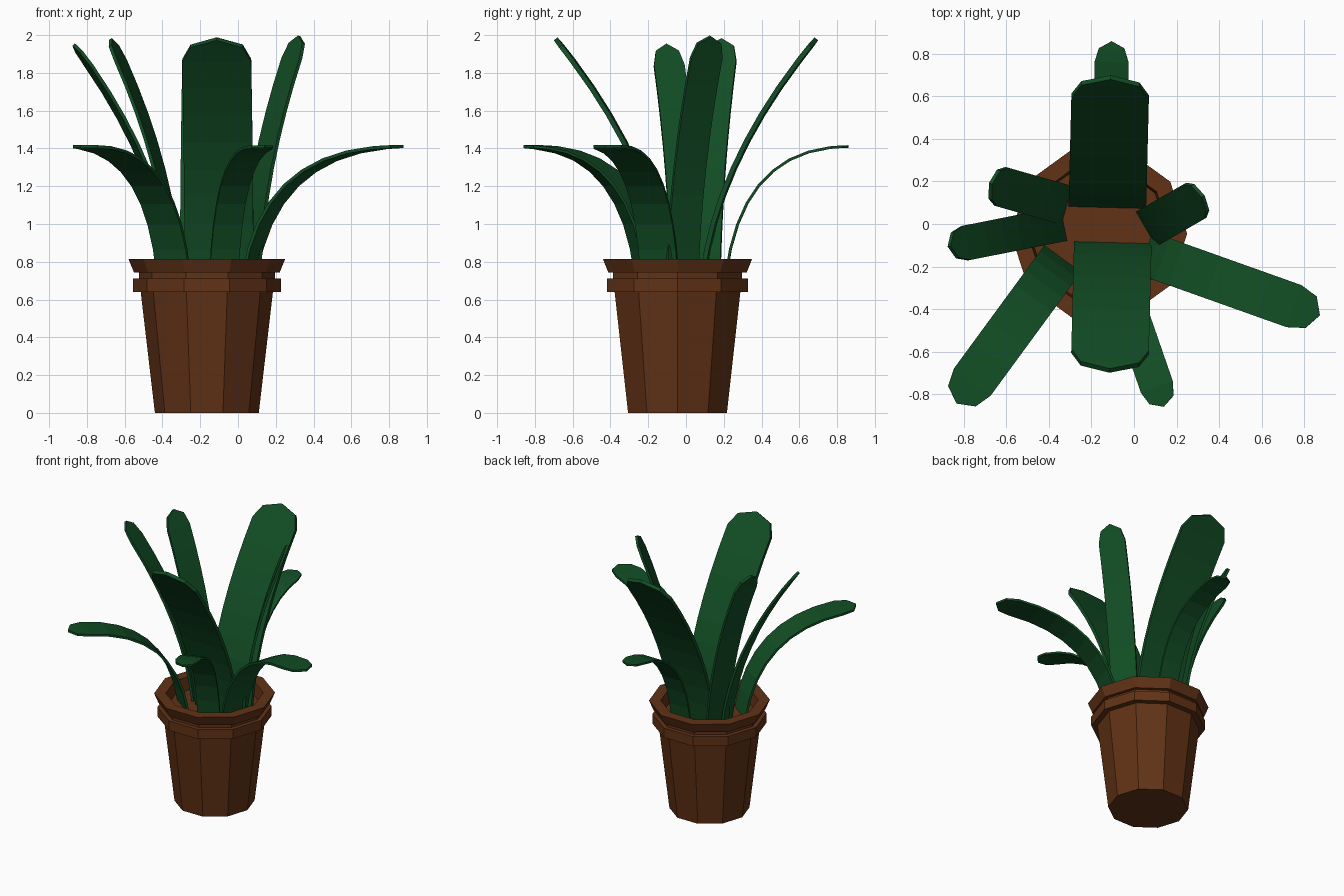
import bpy
import math
from mathutils import Vector

if "Cube" in bpy.data.objects:
    bpy.data.objects.remove(bpy.data.objects["Cube"])


def material(name, color):
    m = bpy.data.materials.new(name)
    m.diffuse_color = (*color, 1)
    m.use_nodes = True
    m.node_tree.nodes["Principled BSDF"].inputs["Base Color"].default_value = m.diffuse_color
    return m


GREEN = material("leaf_green", (0.006, 0.075, 0.018))
CLAY = material("clay", (0.12, 0.032, 0.008))


def add_object(name, verts, faces, mat):
    me = bpy.data.meshes.new(name)
    me.from_pydata(verts, [], faces)
    me.materials.append(mat)
    ob = bpy.data.objects.new(name, me)
    bpy.context.collection.objects.link(ob)
    return ob


def lathe(name, profile, cx, cy, n, mat):
    """Revolve (radius, z) points, closing both ends with a flat face."""
    verts = [(cx + r * math.cos(2 * math.pi * i / n),
              cy + r * math.sin(2 * math.pi * i / n), z)
             for r, z in profile for i in range(n)]
    faces = [(k * n + i, k * n + (i + 1) % n,
              (k + 1) * n + (i + 1) % n, (k + 1) * n + i)
             for k in range(len(profile) - 1) for i in range(n)]
    faces.append(tuple(reversed(range(n))))
    last = (len(profile) - 1) * n
    faces.append(tuple(range(last, last + n)))
    return add_object(name, verts, faces, mat)


def leaf(name, base, tip, top, width, thick, droop):
    """Curved strap leaf with a blunt pointed tip."""
    z0 = 0.72
    p0 = Vector((*base, z0))
    p2 = Vector((*tip, top))
    p1 = p0.lerp(p2, 0.13)
    p1.z = top if droop else (z0 + top) / 2
    out = Vector((p2.x - p0.x, p2.y - p0.y, 0)).normalized()
    side = Vector((-out.y, out.x, 0)) * width / 2
    rows = [(i * 0.91 / 8, 1) for i in range(9)] + [(0.97, 0.75)]
    verts, faces = [], []
    for t, w in rows:
        c = p0 * (1 - t) ** 2 + p1 * 2 * t * (1 - t) + p2 * t * t
        verts += [c - side * w, c, c + side * w]
    for k in range(len(rows) - 1):
        for j in (0, 1):
            a = 3 * k + j
            faces.append((a, a + 1, a + 4, a + 3))
    # pointed end
    n = len(verts)
    verts.append(p2)
    faces += [(n - 3, n - 2, n), (n - 2, n - 1, n)]
    ob = add_object(name, verts, faces, GREEN)
    mod = ob.modifiers.new("thickness", "SOLIDIFY")
    mod.thickness = thick
    mod.offset = 0
    return ob


# Ten-sided pot with collar band, flared rim and soil floor
lathe("pot", [(0.275, 0), (0.35, 0.64), (0.392, 0.64), (0.392, 0.712),
              (0.36, 0.712), (0.36, 0.742), (0.385, 0.742), (0.415, 0.815),
              (0.335, 0.815), (0.325, 0.72)], -0.165, -0.045, 10, CLAY)

# Tall upright leaves
leaf("wide_leaf_back", (-0.125, 0.09), (-0.11, 0.69), 1.98, 0.365, 0.025, False)
leaf("wide_leaf_front", (-0.10, -0.10), (-0.115, -0.69), 1.98, 0.365, 0.025, False)
leaf("tall_leaf_left", (-0.34, 0.0), (-0.87, -0.105), 1.95, 0.165, 0.018, False)
leaf("tall_leaf_back_left", (-0.325, 0.09), (-0.675, 0.19), 1.98, 0.19, 0.018, False)
leaf("tall_leaf_back_right", (0.065, -0.02), (0.325, 0.13), 1.995, 0.19, 0.018, False)

# Low arching leaves
leaf("arching_leaf_back", (-0.11, 0.21), (-0.105, 0.86), 1.41, 0.16, 0.014, True)
leaf("arching_leaf_front_left", (-0.34, -0.17), (-0.835, -0.845), 1.41, 0.215, 0.016, True)
leaf("arching_leaf_right", (0.06, -0.14), (0.875, -0.43), 1.41, 0.21, 0.016, True)
leaf("arching_leaf_front", (-0.075, -0.24), (0.14, -0.86), 1.41, 0.16, 0.014, True)
